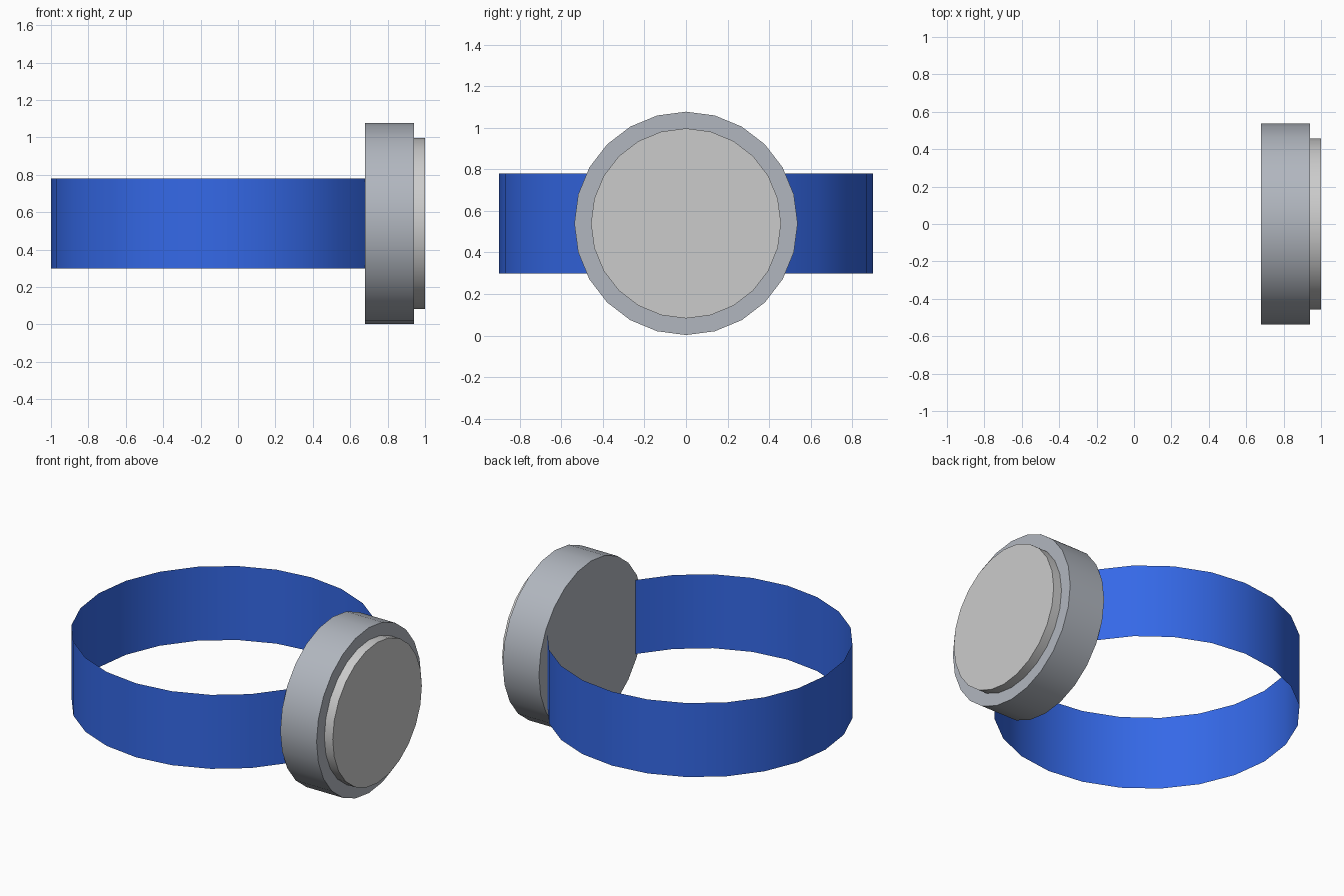
import bpy, bmesh
from math import radians, cos, sin, pi

if "Cube" in bpy.data.objects:
    bpy.data.objects.remove(bpy.data.objects["Cube"])

MID_Z = 0.54
SIDES = 24


def material(name, color):
    mat = bpy.data.materials.new(name)
    mat.diffuse_color = (*color, 1)
    mat.use_nodes = True
    mat.node_tree.nodes["Principled BSDF"].inputs["Base Color"].default_value = mat.diffuse_color
    return mat


def finish(obj, mat):
    obj.data.materials.append(mat)
    bpy.ops.object.select_all(action='DESELECT')
    obj.select_set(True)
    bpy.context.view_layer.objects.active = obj
    bpy.ops.object.shade_smooth_by_angle(angle=radians(30))


def disc(name, radius, x0, x1, mat):
    bpy.ops.mesh.primitive_cylinder_add(
        vertices=SIDES, radius=radius, depth=x1 - x0,
        location=((x0 + x1) / 2, 0, MID_Z), rotation=(0, pi / 2, 0))
    obj = bpy.context.object
    obj.name = name
    finish(obj, mat)


# Watch case and the raised dial on its outer side
disc("watch_case", 0.537, 0.68, 0.94, material("steel", (0.44, 0.47, 0.52)))
disc("watch_dial", 0.457, 0.94, 1.0, material("dial_grey", (0.65, 0.65, 0.65)))

# Strap: a thin open band whose two ends meet the back of the case
bm = bmesh.new()
radius, centre_x, z0, z1 = 0.9, -0.1, 0.30, 0.78
pairs = []
for i in range(2, SIDES - 1):
    a = 2 * pi * i / SIDES
    x, y = centre_x + radius * cos(a), radius * sin(a)
    pairs.append((bm.verts.new((x, y, z0)), bm.verts.new((x, y, z1))))
for (a0, a1), (b0, b1) in zip(pairs, pairs[1:]):
    bm.faces.new((a0, b0, b1, a1))
mesh = bpy.data.meshes.new("strap")
bm.normal_update()
bm.to_mesh(mesh)
bm.free()
strap = bpy.data.objects.new("strap", mesh)
bpy.context.collection.objects.link(strap)
finish(strap, material("strap_blue", (0.035, 0.14, 0.80)))
